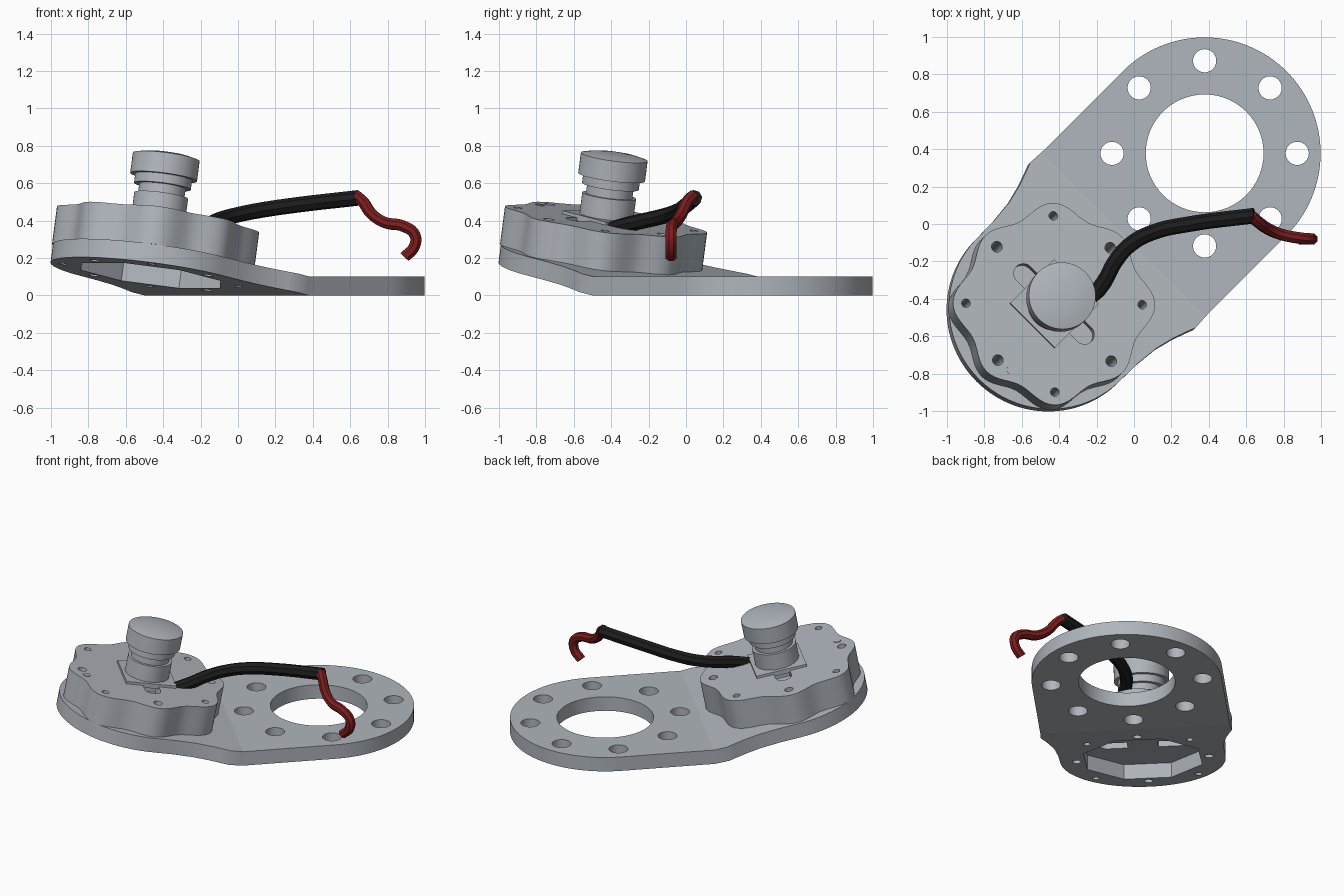
import bpy, bmesh, math
from mathutils import Matrix, Vector

if "Cube" in bpy.data.objects:
    bpy.data.objects.remove(bpy.data.objects["Cube"])


def material(name, rgb):
    m = bpy.data.materials.new(name)
    m.use_nodes = True
    m.diffuse_color = (*rgb, 1)
    m.node_tree.nodes["Principled BSDF"].inputs["Base Color"].default_value = (*rgb, 1)
    return m


GREY = material("light_grey_metal", (0.43, 0.465, 0.505))
BLACK = material("black_sleeve", (0.012, 0.012, 0.012))
RED = material("dark_red_wire", (0.2, 0.012, 0.013))


def frame(tilt):
    """Axes at the bend line: u toward the raised end, v across, w normal."""
    c, s, h = math.cos(tilt), math.sin(tilt), math.sqrt(0.5)
    u, w = Vector((-c * h, -c * h, s)), Vector((s * h, s * h, c))
    v = w.cross(u)
    m = Matrix((u, v, w)).transposed().to_4x4()
    m.translation = (-0.06, -0.06, 0)
    return m


FLAT, TILT = frame(0), frame(math.radians(10.5))
CU = 0.585      # centre of the raised disc along u
RU = -0.619     # centre of the mounting ring along u


def smooth(ob, angle=35):
    bpy.ops.object.select_all(action='DESELECT')
    ob.select_set(True)
    bpy.context.view_layer.objects.active = ob
    bpy.ops.object.shade_smooth_by_angle(angle=math.radians(angle))


def finish(name, bm, mat, matrix):
    bmesh.ops.recalc_face_normals(bm, faces=bm.faces)
    me = bpy.data.meshes.new(name)
    bm.to_mesh(me)
    bm.free()
    me.transform(matrix)
    me.materials.append(mat)
    ob = bpy.data.objects.new(name, me)
    bpy.context.collection.objects.link(ob)
    return ob


def prism(name, outline, z0, z1, matrix, mat=GREY):
    bm = bmesh.new()
    face = bm.faces.new([bm.verts.new((x, y, z0)) for x, y in outline])
    top = bmesh.ops.extrude_face_region(bm, geom=[face])["geom"]
    bmesh.ops.translate(bm, vec=(0, 0, z1 - z0),
                        verts=[g for g in top if isinstance(g, bmesh.types.BMVert)])
    return finish(name, bm, mat, matrix)


def arc(cx, cy, r, a0, a1, n):
    return [(cx + r * math.cos(math.radians(a0 + (a1 - a0) * i / n)),
             cy + r * math.sin(math.radians(a0 + (a1 - a0) * i / n))) for i in range(n + 1)]


def circle(cx, cy, r, n=32, start=0):
    return arc(cx, cy, r, start, start + 360, n)[:-1]


def cut(ob, outline, z0, z1, matrix):
    """Remove a prism-shaped volume."""
    tool = prism("cutter", outline, z0, z1, matrix)
    tool.hide_render = True
    bpy.ops.object.select_all(action='DESELECT')
    bpy.context.view_layer.objects.active = ob
    ob.select_set(True)
    mod = ob.modifiers.new("cut", 'BOOLEAN')
    mod.operation, mod.solver, mod.object = 'DIFFERENCE', 'EXACT', tool
    bpy.ops.object.modifier_apply(modifier=mod.name)
    bpy.data.objects.remove(tool)


# Flat mounting plate with large bore and eight bolt holes
ring_plate = prism("mounting_plate",
                   arc(RU, 0, 0.62, 90, 270, 64) + [(0, -0.62), (0, 0.62)], 0, 0.1, FLAT)
cut(ring_plate, circle(RU, 0, 0.315, 64), -0.1, 0.2, FLAT)
for i in range(8):
    a = math.radians(45 * i)
    cut(ring_plate, circle(RU + 0.495 * math.cos(a), 0.495 * math.sin(a), 0.062),
        -0.1, 0.2, FLAT)
smooth(ring_plate)

# Raised plate with concave shoulders
shoulder = [(0, 0.62), (0.094, 0.625), (0.15, 0.604), (0.22, 0.58), (0.32, 0.555), (0.45, 0.542)]
raised = prism("raised_plate",
               [(u, -v) for u, v in shoulder] + arc(CU, 0, 0.54, -90, 90, 56)
               + shoulder[::-1], 0, 0.1, TILT)
octagon = circle(CU, 0, 0.405, 8, 22.5)
cut(raised, octagon, -0.1, 0.2, TILT)

# Eight-lobed housing
lobes = []
for i in range(128):
    t = 2 * math.pi * i / 128
    r = 0.505 + 0.027 * math.cos(8 * t) - 0.013 * math.cos(4 * t)
    lobes.append((CU + r * math.cos(t), r * math.sin(t)))
housing = prism("lobed_housing", lobes, 0.1, 0.305, TILT)

# Screw holes through housing and raised plate
for i in range(8):
    a = math.radians(45 * i)
    r, hole = (0.475, 0.023) if i % 2 else (0.432, 0.029)
    spot = circle(CU + r * math.cos(a), r * math.sin(a), hole, 20)
    cut(housing, spot, 0, 0.4, TILT)
    cut(raised, spot, -0.1, 0.2, TILT)

# Rounded slots at both sides of the knob, top and bottom
for side in (-1, 1):
    slot = (arc(CU, side * 0.23, 0.053, 0, 180 * side, 16)
            + [(CU - 0.053, side * 0.1), (CU + 0.053, side * 0.1)])
    cut(housing, slot, 0.235, 0.4, TILT)
    cut(housing, slot, 0.0, 0.17, TILT)
smooth(raised)
smooth(housing)

# Small locating pin flush with the housing top
pin = prism("locating_pin", circle(CU + 0.418, 0.088, 0.025, 20), 0.29, 0.309, TILT)
smooth(pin)

# Square seat under the knob
prism("square_seat", circle(CU, 0, 0.238, 4, 45), 0.29, 0.322, TILT)

# Turned knob: shaft, neck, collar and domed cap
profile = [(0, 0.3), (0.145, 0.3), (0.145, 0.435), (0.125, 0.435), (0.125, 0.485),
           (0.153, 0.485), (0.153, 0.535), (0.18, 0.535), (0.18, 0.645),
           (0.13, 0.657), (0.07, 0.664), (0, 0.666)]
bm = bmesh.new()
pts = [bm.verts.new((r, 0, z)) for r, z in profile]
edges = [bm.edges.new(p) for p in zip(pts, pts[1:])]
bmesh.ops.spin(bm, geom=pts + edges, cent=(0, 0, 0), axis=(0, 0, 1),
               angle=2 * math.pi, steps=56)
bmesh.ops.remove_doubles(bm, verts=bm.verts, dist=0.0002)
knob = finish("knob", bm, GREY, TILT @ Matrix.Translation((CU, 0, 0)))
smooth(knob)


def cable(name, points, radius, mat):
    cu = bpy.data.curves.new(name, 'CURVE')
    cu.dimensions = '3D'
    cu.bevel_depth, cu.bevel_resolution = radius, 2
    cu.use_fill_caps, cu.resolution_u = True, 6
    sp = cu.splines.new('BEZIER')
    sp.bezier_points.add(len(points) - 1)
    for bp, co in zip(sp.bezier_points, points):
        bp.co = co
        bp.handle_left_type = bp.handle_right_type = 'AUTO'
    cu.materials.append(mat)
    ob = bpy.data.objects.new(name, cu)
    bpy.context.collection.objects.link(ob)
    bpy.ops.object.select_all(action='DESELECT')
    ob.select_set(True)
    bpy.context.view_layer.objects.active = ob
    bpy.ops.object.convert(target='MESH')
    smooth(bpy.context.view_layer.objects.active, 25)


# Sleeved cable and the wire emerging from its end
cable("cable_sleeve", [(-0.24, -0.41, 0.35), (-0.16, -0.31, 0.38), (-0.1, -0.2, 0.405),
                       (-0.02, -0.11, 0.427), (0.1, -0.045, 0.452), (0.3, 0.0, 0.482),
                       (0.645, 0.045, 0.522)], 0.042, BLACK)
cable("wire", [(0.63, 0.04, 0.535), (0.665, 0.01, 0.505), (0.715, -0.025, 0.435),
               (0.785, -0.055, 0.39), (0.885, -0.075, 0.37), (0.945, -0.08, 0.325),
               (0.942, -0.08, 0.26), (0.89, -0.08, 0.205)], 0.032, RED)
